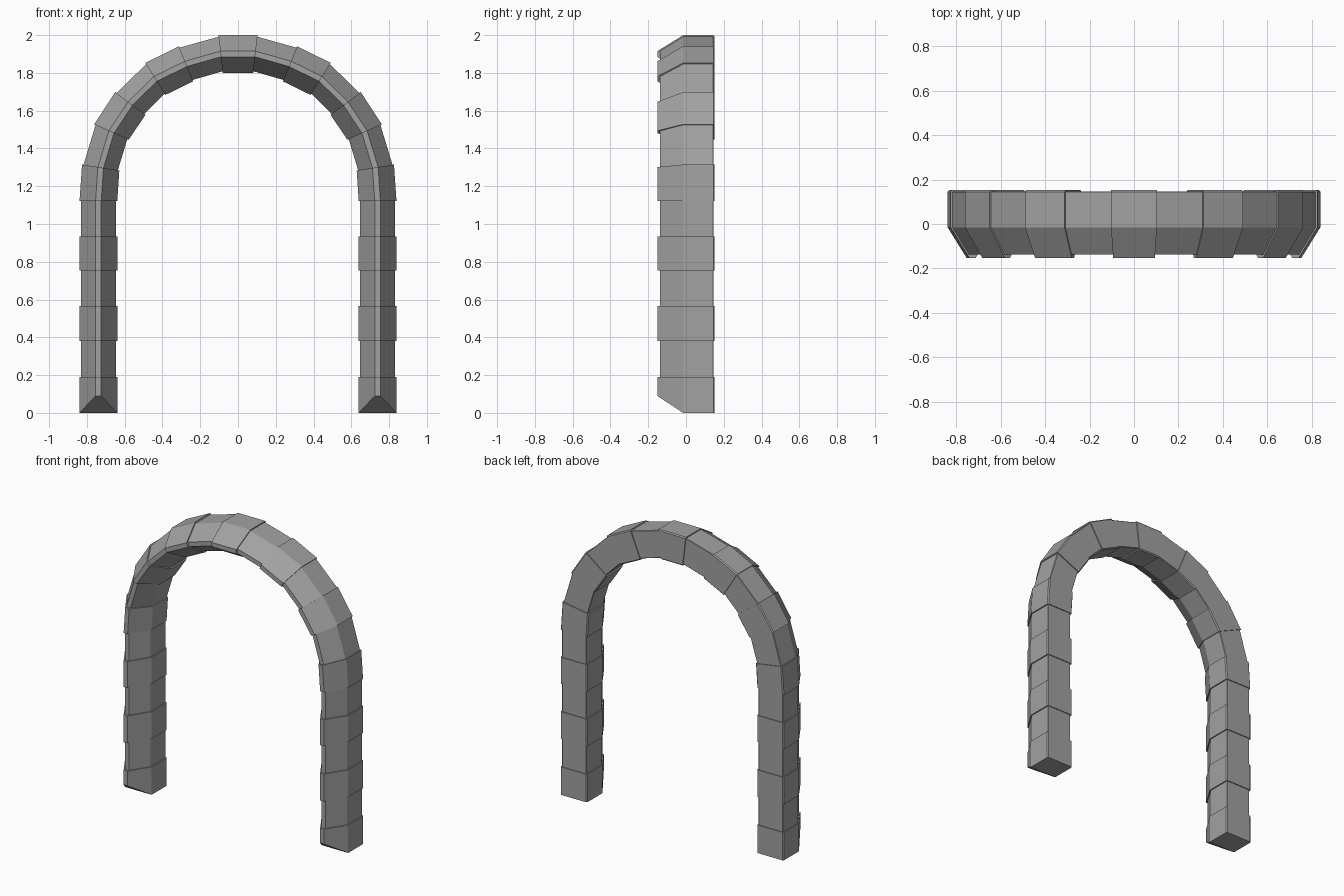
import bpy
import bmesh
from math import radians, sin, cos
from mathutils import Vector

cube = bpy.data.objects.get("Cube")
if cube:
    bpy.data.objects.remove(cube)

stone = bpy.data.materials.new("grey_stone")
stone.use_nodes = True
color = (0.36, 0.36, 0.36, 1)
stone.diffuse_color = color
stone.node_tree.nodes["Principled BSDF"].inputs["Base Color"].default_value = color

# Joints from foot to keystone: centre x, centre z, outward tilt from vertical
LEG_X = 0.739
joints = [(LEG_X, z, 90) for z in (0, 0.19, 0.38, 0.565, 0.755, 0.935, 1.122)]
joints += [(0.727, 1.299, 81), (0.67, 1.487, 66), (0.57, 1.638, 53),
           (0.438, 1.768, 32), (0.275, 1.848, 22), (0.092, 1.90, 6.5)]


def section(proud):
    """Block outline as (outward, y): flat chamfered back, tapered front ridge."""
    half, front, back, ch = (0.1, -0.152, 0.152, 0.007) if proud else (0.092, -0.138, 0.146, 0.003)
    right = [(0.015, front), (half, -0.015), (half, back - ch), (half - ch, back)]
    return right + [(-u, y) for u, y in reversed(right)]


def make_block(name, start, end, proud, foot=False):
    bm = bmesh.new()
    rings = []
    for x, z, tilt in (start, end):
        a = radians(tilt)
        out = Vector((sin(a), 0, cos(a)))
        rings.append([bm.verts.new(Vector((x, y, z)) + out * u) for u, y in section(proud)])
    # Foot blocks slope upward toward the front ridge
    if foot:
        for v in rings[0]:
            if v.co.y < -0.1:
                v.co.z = 0.09
    n = len(rings[0])
    for i in range(n):
        j = (i + 1) % n
        bm.faces.new((rings[0][i], rings[0][j], rings[1][j], rings[1][i]))
    bm.faces.new(rings[0])
    bm.faces.new(rings[1])
    # Split the sloped foot face from the flat base
    bmesh.ops.connect_verts_nonplanar(bm, angle_limit=radians(5), faces=bm.faces[:])
    bmesh.ops.recalc_face_normals(bm, faces=bm.faces[:])
    mesh = bpy.data.meshes.new(name)
    bm.to_mesh(mesh)
    bm.free()
    mesh.materials.append(stone)
    bpy.context.collection.objects.link(bpy.data.objects.new(name, mesh))


def mirrored(joint):
    return (-joint[0], joint[1], -joint[2])


# Both legs and curved shoulders, alternating proud and recessed blocks
for i, (start, end) in enumerate(zip(joints, joints[1:])):
    part = "leg" if i < 6 else "arch"
    make_block(f"left_{part}_block_{i + 1}", start, end, i % 2 == 0, i == 0)
    make_block(f"right_{part}_block_{i + 1}", mirrored(start), mirrored(end), i % 2 == 0, i == 0)

# Keystone at the crown
make_block("keystone", joints[-1], mirrored(joints[-1]), True)
